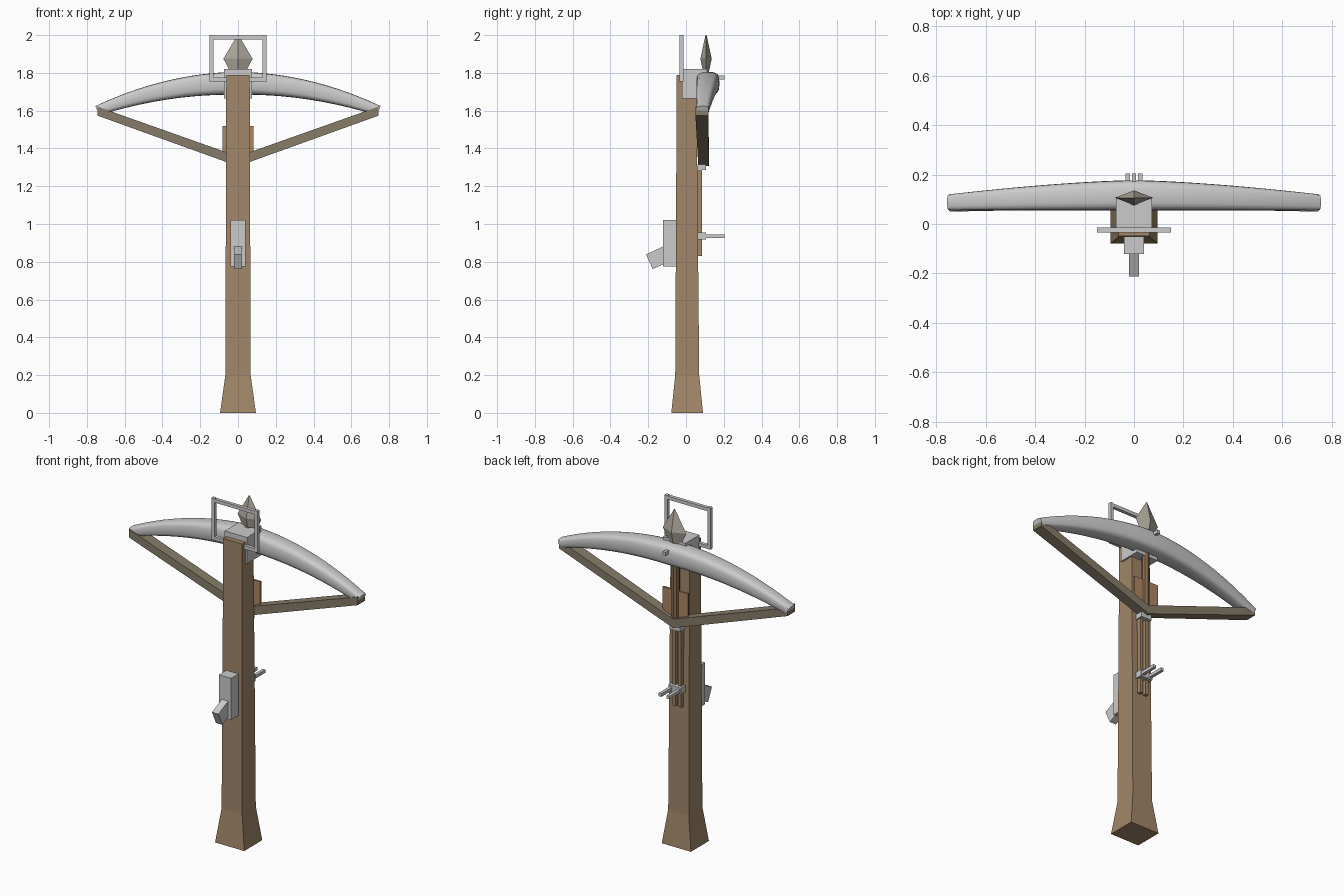
import bpy, bmesh, math
from mathutils import Matrix, Vector

if "Cube" in bpy.data.objects:
    bpy.data.objects.remove(bpy.data.objects["Cube"])


def material(name, rgb):
    m = bpy.data.materials.new(name)
    m.diffuse_color = (*rgb, 1)
    m.use_nodes = True
    m.node_tree.nodes["Principled BSDF"].inputs["Base Color"].default_value = m.diffuse_color
    return m


WOOD = material("wood", (0.36, 0.24, 0.14))
CORD = material("cord", (0.24, 0.2, 0.14))
SHAFT = material("shaft_wood", (0.25, 0.15, 0.08))
FEATHER = material("vane_wood", (0.42, 0.24, 0.13))
TIP = material("tip_stone", (0.42, 0.39, 0.33))


def finish(name, bm, mat=None):
    bmesh.ops.recalc_face_normals(bm, faces=bm.faces)
    me = bpy.data.meshes.new(name)
    bm.to_mesh(me)
    bm.free()
    ob = bpy.data.objects.new(name, me)
    bpy.context.collection.objects.link(ob)
    if mat:
        me.materials.append(mat)
    return ob


def box(name, x, y, z, mat=None, tilt=0):
    """Box from (min, max) ranges, tilted about its own x axis."""
    c = Vector([(a + b) / 2 for a, b in (x, y, z)])
    s = Vector([b - a for a, b in (x, y, z)])
    bm = bmesh.new()
    bmesh.ops.create_cube(bm, size=1, matrix=Matrix.Translation(c)
                          @ Matrix.Rotation(tilt, 4, 'X') @ Matrix.Diagonal((*s, 1)))
    return finish(name, bm, mat)


def loft(name, rings, mat=None):
    """Skin a list of closed rings and cap the ends."""
    bm = bmesh.new()
    vs = [[bm.verts.new(p) for p in r] for r in rings]
    n = len(rings[0])
    for a, b in zip(vs, vs[1:]):
        for i in range(n):
            j = (i + 1) % n
            bm.faces.new((a[i], a[j], b[j], b[i]))
    bm.faces.new(vs[0])
    bm.faces.new(vs[-1])
    return finish(name, bm, mat)


def rect(hx, y0, y1, z):
    return [(-hx, y0, z), (hx, y0, z), (hx, y1, z), (-hx, y1, z)]


# Stock with flared butt
loft("stock", [rect(0.095, -0.078, 0.09, 0), rect(0.067, -0.057, 0.07, 0.2),
               rect(0.062, -0.049, 0.055, 1.79)], WOOD)

# Bow: rounded section swept along an arc, tapering to the tips
rings = []
N, M = 32, 20
for i in range(N + 1):
    t = 2 * i / N - 1
    u = abs(t)
    zc = 1.745 - 0.145 * u ** 2
    hz = 0.06 - 0.036 * u ** 1.6
    y0, y1 = 0.055, 0.177 - 0.057 * u ** 1.5
    lean = 0.32 * t * hz / 0.75
    ring = []
    for k in range(M):
        a = 2 * math.pi * k / M
        c, s = math.cos(a), math.sin(a)
        c, s = (math.copysign(abs(v) ** 0.6, v) for v in (c, s))
        ring.append((0.745 * t + lean * s, (y0 + y1) / 2 + (y1 - y0) / 2 * c, zc + hz * s))
    rings.append(ring)
bow = loft("bow", rings)
bpy.context.view_layer.objects.active = bow
bow.select_set(True)
bpy.ops.object.shade_smooth_by_angle(angle=math.radians(40))
bow.select_set(False)

# Drawn string, two flat straps meeting behind the bolt
loft("string", [[(x, y0, z - h), (x, y1, z - h), (x, y1, z + h), (x, y0, z + h)]
                for x, y0, y1, z, h in ((-0.745, 0.05, 0.118, 1.598, 0.024),
                                        (0, 0.065, 0.122, 1.332, 0.026),
                                        (0.745, 0.05, 0.118, 1.598, 0.024))], CORD)

# Head block and bow pin
box("head_block", (-0.073, 0.073), (-0.02, 0.11), (1.665, 1.82))
box("bow_pin", (-0.009, 0.009), (0.16, 0.205), (1.765, 1.785))

# Foot stirrup frame
for side in (-1, 1):
    x = 0.14 * side
    box("stirrup_side", (x - 0.01, x + 0.01), (-0.034, -0.014), (1.755, 2.0))
for z in (1.765, 1.987):
    box("stirrup_bar", (-0.14, 0.14), (-0.034, -0.014), (z - 0.01, z + 0.01))

# Bolt: diamond tip, shaft and side vanes
loft("bolt_tip", [[(-w, 0.106, z), (0, 0.106 - d, z), (w, 0.106, z), (0, 0.106 + d, z)]
                  for w, d, z in ((0.038, 0.014, 1.8), (0.077, 0.03, 1.875),
                                  (0.003, 0.003, 2.0))], TIP)
bm = bmesh.new()
bmesh.ops.create_cone(bm, cap_ends=True, segments=8, radius1=0.022, radius2=0.022,
                      depth=0.5, matrix=Matrix.Translation((0, 0.095, 1.57)))
finish("bolt_shaft", bm, SHAFT)
for s in (-1, 1):
    prof = [(0.015, 1.36), (0.082, 1.36), (0.082, 1.52), (0.015, 1.52)]
    loft("bolt_vane", [[(s * x, y, z) for x, z in prof] for y in (0.088, 0.1)], FEATHER)

# Rails, string nut and cocking claw on the back face
for s in (-1, 1):
    box("rail", (s * 0.018 - 0.01, s * 0.018 + 0.01), (0.055, 0.086), (0.83, 1.29), WOOD)
    box("claw_prong", (s * 0.026 - 0.009, s * 0.026 + 0.009), (0.06, 0.205), (0.927, 0.945))
box("claw_block", (-0.04, 0.04), (0.06, 0.105), (0.918, 0.955))
box("string_nut", (-0.035, 0.035), (0.055, 0.105), (1.285, 1.315))

# Trigger housing and lever on the front face
box("trigger_housing", (-0.04, 0.04), (-0.122, -0.05), (0.775, 1.02))
box("trigger_lever", (-0.021, 0.021), (-0.2, -0.07), (0.785, 0.87), tilt=math.radians(25))
